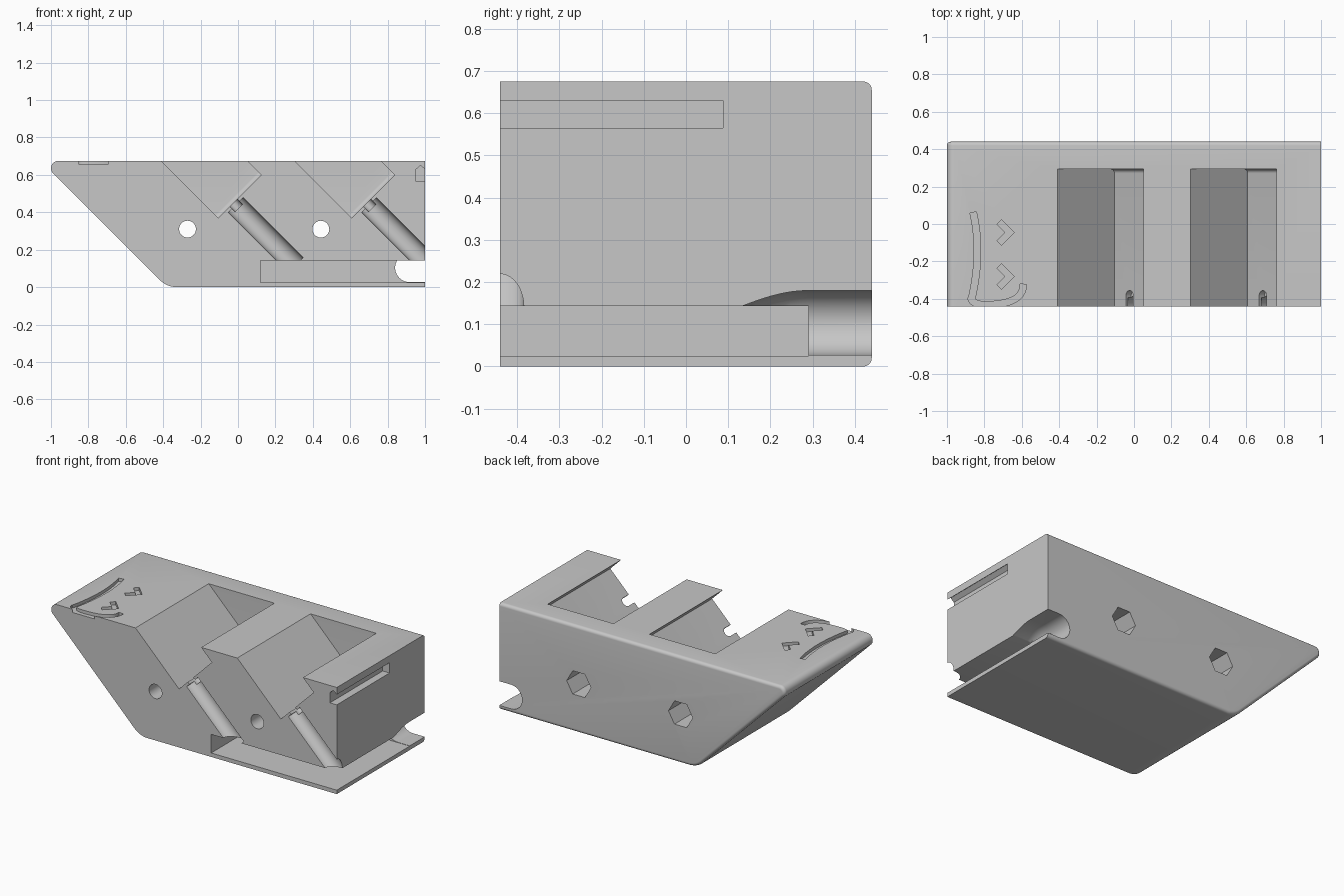
import bpy, bmesh, math
from mathutils import Matrix, Vector

cube = bpy.data.objects.get("Cube")
if cube:
    bpy.data.objects.remove(cube, do_unlink=True)

ALONG_Z = Matrix.Identity(4)
ALONG_Y = Matrix(((1, 0, 0, 0), (0, 0, 1, 0), (0, 1, 0, 0), (0, 0, 0, 1)))
HALF = 0.44
FRONT = -0.5
PITCH = 0.713


def to_object(name, bm):
    bmesh.ops.recalc_face_normals(bm, faces=bm.faces[:])
    mesh = bpy.data.meshes.new(name)
    bm.to_mesh(mesh)
    bm.free()
    obj = bpy.data.objects.new(name, mesh)
    bpy.context.collection.objects.link(obj)
    return obj


def loft(rings):
    bm = bmesh.new()
    loops = [[bm.verts.new(p) for p in ring] for ring in rings]
    n = len(loops[0])
    for a, b in zip(loops, loops[1:]):
        for i in range(n):
            j = (i + 1) % n
            bm.faces.new((a[i], a[j], b[j], b[i]))
    bm.faces.new(loops[0])
    bm.faces.new(loops[-1])
    bmesh.ops.recalc_face_normals(bm, faces=bm.faces[:])
    return bm


def prism(points, start, end, frame):
    return loft([[frame @ Vector((u, v, w)) for u, v in points] for w in (start, end)])


def bevel_edges(bm, rule, size):
    edges = [e for e in bm.edges if rule(*[v.co for v in e.verts])]
    bmesh.ops.bevel(bm, geom=edges, offset=size, segments=6, profile=0.5, affect='EDGES')


def arc(cx, cy, r, start, end, n):
    angles = [math.radians(start + (end - start) * i / n) for i in range(n + 1)]
    return [(cx + r * math.cos(a), cy + r * math.sin(a)) for a in angles]


def stroke(path, width):
    # Closed outline of a band along a path, with mitred joints
    pts = [Vector(p) for p in path]
    left, right = [], []
    for i, p in enumerate(pts):
        d1 = (p - pts[i - 1]).normalized() if i else (pts[1] - p).normalized()
        d2 = (pts[i + 1] - p).normalized() if i < len(pts) - 1 else d1
        n1 = Vector((-d1.y, d1.x))
        n = (n1 + Vector((-d2.y, d2.x))).normalized()
        offset = n * (width / 2 / n.dot(n1))
        left.append(p + offset)
        right.append(p - offset)
    return [tuple(p) for p in left + right[::-1]]


def smooth_path(p0, p1, p2, n=10):
    # Quadratic curve through three control points
    a, b, c = Vector(p0), Vector(p1), Vector(p2)
    return [a * (1 - t) ** 2 + b * 2 * t * (1 - t) + c * t * t
            for t in [i / n for i in range(n + 1)]]


# Body: slanted side profile with a rounded nose and rounded heel
nose_r, heel_r, top = 0.039, 0.13, 0.675
heel_x = -0.38 + heel_r * math.tan(math.radians(22.5))
profile = [(1, 0), (1, top)]
profile += arc(-1 + nose_r, top - nose_r, nose_r, 90, 225, 12)
profile += arc(heel_x, heel_r, heel_r, 225, 270, 10)
bm = prism(profile, -HALF, HALF, ALONG_Y)
bevel_edges(bm, lambda a, b: min(a.y, b.y) > HALF - 0.001 and min(a.x, b.x) < 0.999, 0.02)
body = to_object("holder_body", bm)

cutters = []


def add_cutter(name, bm):
    obj = to_object(name, bm)
    obj.hide_render = True
    cutters.append(obj)


for k in range(2):
    dx = k * PITCH
    # Tilted pocket, filleted where its lower wall meets the back
    pocket = [(-0.435, 0.70), (-0.105, 0.37), (0.125, 0.60), (0.025, 0.70)]
    bm = prism([(x + dx, z) for x, z in pocket], FRONT, 0.293, ALONG_Y)
    bevel_edges(bm, lambda a, b: min(a.y, b.y) > 0.29 and min(a.x, b.x) < dx - 0.1
                and max(a.x, b.x) > dx + 0.12, 0.022)
    add_cutter("pocket_cutter", bm)

    # Wire channel running down from the pocket, with a narrow neck
    s = math.sqrt(0.5)
    frame = Matrix(((s, 0, s, -0.024 + dx), (0, 1, 0, -HALF),
                    (s, 0, -s, 0.451), (0, 0, 0, 1)))
    add_cutter("channel_cutter",
               prism(arc(0, 0, 0.056, 0, 360, 40)[:-1], 0.017, 0.47, frame))
    neck = arc(0, 0.056, 0.028, 0, 180, 16) + [(-0.028, -0.06), (0.028, -0.06)]
    add_cutter("neck_cutter", prism(neck, -0.04, 0.04, frame))

    # Bolt hole with a hexagonal nut recess at the back
    hx = -0.27 + dx
    add_cutter("bolt_cutter",
               prism(arc(hx, 0.31, 0.045, 0, 360, 40)[:-1], FRONT, 0.5, ALONG_Y))
    add_cutter("nut_cutter",
               prism(arc(hx, 0.31, 0.085, 0, 360, 6)[:-1], 0.15, 0.5, ALONG_Y))

# Wide slot above the base plate, open to the front and the left end
add_cutter("base_slot_cutter", prism(
    [(0.12, 0.025), (1.1, 0.025), (1.1, 0.143), (0.12, 0.143)], FRONT, 0.29, ALONG_Y))

# Cable exit to the back, with a ceiling that rises from the slot
rings = []
for i in range(10):
    t = min(i / 8, 1)
    y = 0.12 + 0.17 * t if i < 9 else 0.5
    ceiling = 0.138 + 0.042 * math.sin(t * math.pi / 2)
    low = 0.027
    r = (ceiling - low) / 2
    ring = arc(0.84 + r, low + r, r, 90, 270, 20) + [(1.1, low), (1.1, ceiling)]
    rings.append([(x, y, z) for x, z in ring])
add_cutter("cable_exit_cutter", loft(rings))

# Keyed groove in the left end
add_cutter("end_groove_cutter", prism(
    [(0.952, 0.565), (1.05, 0.565), (1.05, 0.63), (1, 0.63), (0.976, 0.65), (0.952, 0.63)],
    FRONT, 0.088, ALONG_Y))

# Shallow engraved lines on the top
side_curve = smooth_path((-0.86, 0.062), (-0.81, -0.15), (-0.868, -0.40))
lower_curve = (smooth_path((-0.872, -0.39), (-0.87, -0.43), (-0.80, -0.432), 6)
               + smooth_path((-0.79, -0.432), (-0.59, -0.43), (-0.592, -0.322))[1:])
lines = [(side_curve, 0.035), (lower_curve, 0.034)]
for cy in (-0.045, -0.28):
    lines.append(([(-0.72, cy + 0.056), (-0.664, cy), (-0.72, cy - 0.056)], 0.034))
for path, width in lines:
    add_cutter("engraving_cutter", prism(stroke(path, width), 0.655, 0.72, ALONG_Z))

# Cut everything out of the body
bpy.context.view_layer.objects.active = body
body.select_set(True)
for cutter in cutters:
    mod = body.modifiers.new("cut", 'BOOLEAN')
    mod.operation = 'DIFFERENCE'
    mod.solver = 'EXACT'
    mod.object = cutter
    bpy.ops.object.modifier_apply(modifier=mod.name)
    bpy.data.objects.remove(cutter, do_unlink=True)

# Single grey plastic
grey = bpy.data.materials.new("grey_plastic")
grey.use_nodes = True
colour = (0.57, 0.57, 0.57, 1)
grey.diffuse_color = colour
grey.node_tree.nodes["Principled BSDF"].inputs["Base Color"].default_value = colour
body.data.materials.clear()
body.data.materials.append(grey)
for face in body.data.polygons:
    face.material_index = 0

bpy.ops.object.shade_smooth_by_angle(angle=math.radians(30))
